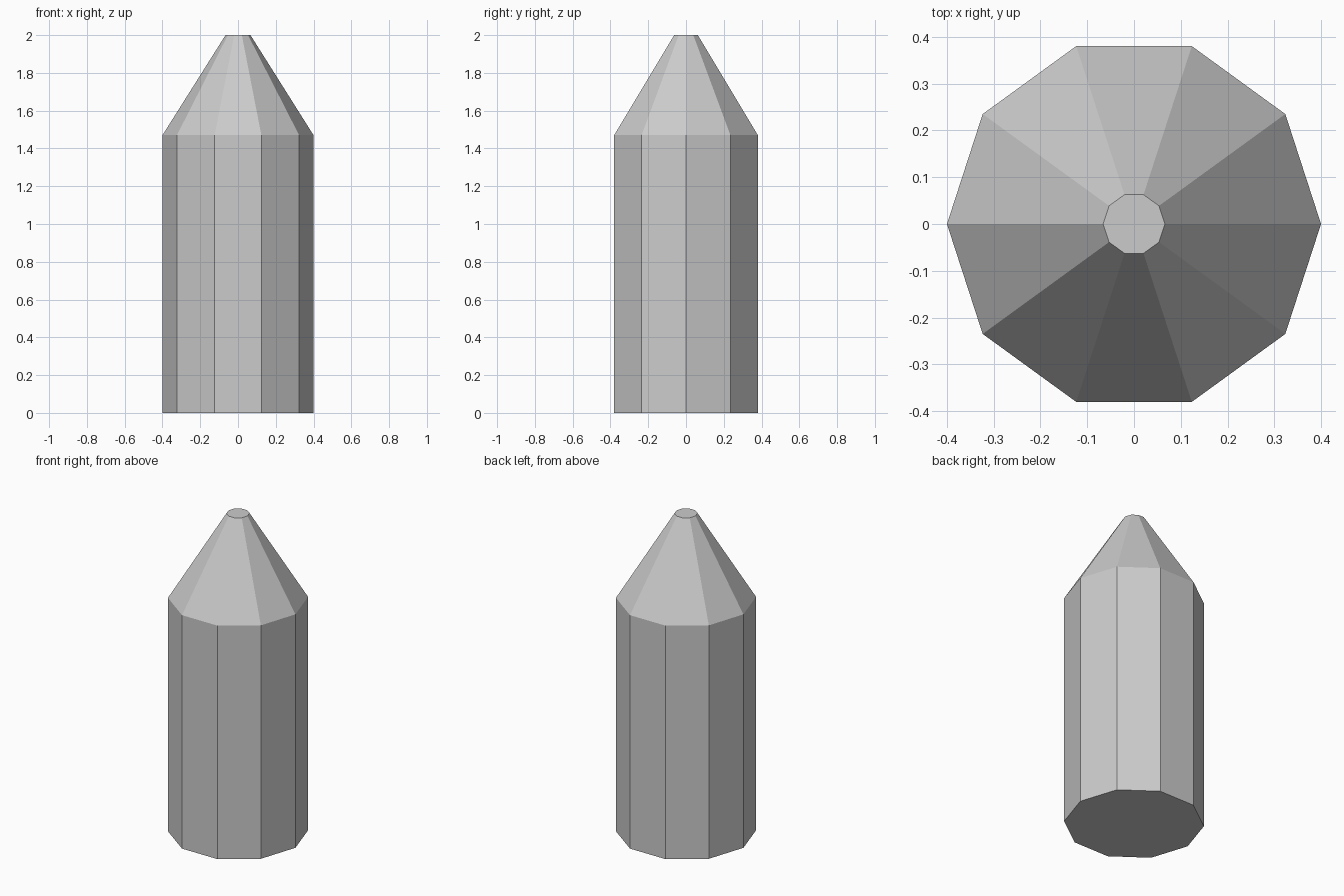
import bpy
import bmesh
from math import cos, sin, tau

SIDES = 10
# Outline as (radius, height): base, shoulder, blunt tip
PROFILE = [(0.4, 0.0), (0.4, 1.47), (0.066, 2.0)]

cube = bpy.data.objects.get("Cube")
if cube:
    bpy.data.objects.remove(cube, do_unlink=True)


def make_material(name, color):
    mat = bpy.data.materials.new(name)
    mat.use_nodes = True
    mat.diffuse_color = color
    mat.node_tree.nodes["Principled BSDF"].inputs["Base Color"].default_value = color
    return mat


def make_lathe(name, profile, mat):
    """Closed, flat-shaded solid made of stacked polygon rings."""
    bm = bmesh.new()
    rings = [[bm.verts.new((r * cos(tau * i / SIDES), r * sin(tau * i / SIDES), z))
              for i in range(SIDES)] for r, z in profile]
    for low, high in zip(rings, rings[1:]):
        for i in range(SIDES):
            j = (i + 1) % SIDES
            bm.faces.new((low[i], low[j], high[j], high[i]))
    bm.faces.new(rings[0][::-1])
    bm.faces.new(rings[-1])
    mesh = bpy.data.meshes.new(name)
    bm.to_mesh(mesh)
    bm.free()
    mesh.materials.append(mat)
    obj = bpy.data.objects.new(name, mesh)
    bpy.context.collection.objects.link(obj)
    return obj


# Straight shaft with a tapered, blunt point
grey = make_material("light grey", (0.6, 0.6, 0.6, 1.0))
make_lathe("pointed_post", PROFILE, grey)
